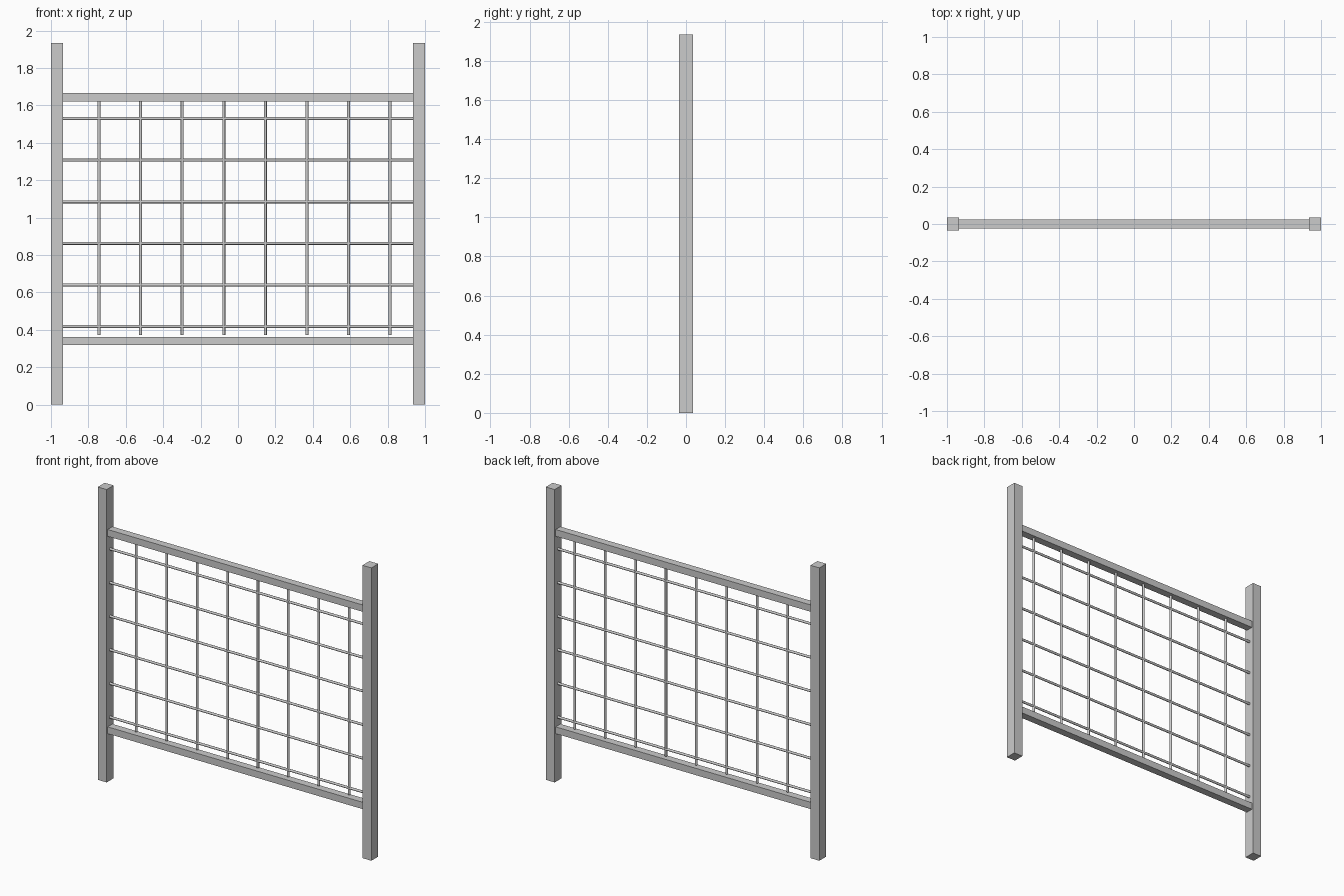
import bpy, math

if "Cube" in bpy.data.objects:
    bpy.data.objects.remove(bpy.data.objects["Cube"])

POST_W, POST_D, HEIGHT = 0.065, 0.072, 1.935
INNER = 1.0 - POST_W          # inner face of the posts
ROD_R, PITCH = 0.008, 0.2223  # mesh rods and their spacing


def box(name, lo, hi):
    centre = [(a + b) / 2 for a, b in zip(lo, hi)]
    bpy.ops.mesh.primitive_cube_add(size=1, location=centre)
    ob = bpy.context.object
    ob.name = name
    ob.scale = [b - a for a, b in zip(lo, hi)]
    bpy.ops.object.transform_apply(location=False, rotation=False, scale=True)


def rod(name, length, location, rotation=(0, 0, 0)):
    bpy.ops.mesh.primitive_cylinder_add(vertices=12, radius=ROD_R, depth=length,
                                        location=location, rotation=rotation)
    bpy.context.object.name = name
    bpy.ops.object.shade_smooth_by_angle(angle=math.radians(40))


# square posts
for side, x in (("left", -1.0), ("right", INNER)):
    box(f"{side}_post", (x, -POST_D / 2, 0), (x + POST_W, POST_D / 2, HEIGHT))

# rails between the posts
for name, z0, z1 in (("bottom_rail", 0.318, 0.363), ("top_rail", 1.622, 1.667)):
    box(name, (-INNER, -0.025, z0), (INNER, 0.025, z1))

# horizontal mesh rods
for i in range(6):
    rod(f"horizontal_rod_{i + 1}", 2 * INNER, (0, 0, 0.418 + i * PITCH),
        (0, math.pi / 2, 0))

# vertical mesh rods, stopping just above the bottom rail
z0, z1 = 0.373, 1.623
for i in range(8):
    rod(f"vertical_rod_{i + 1}", z1 - z0, (-0.743 + i * PITCH, 0, (z0 + z1) / 2))
